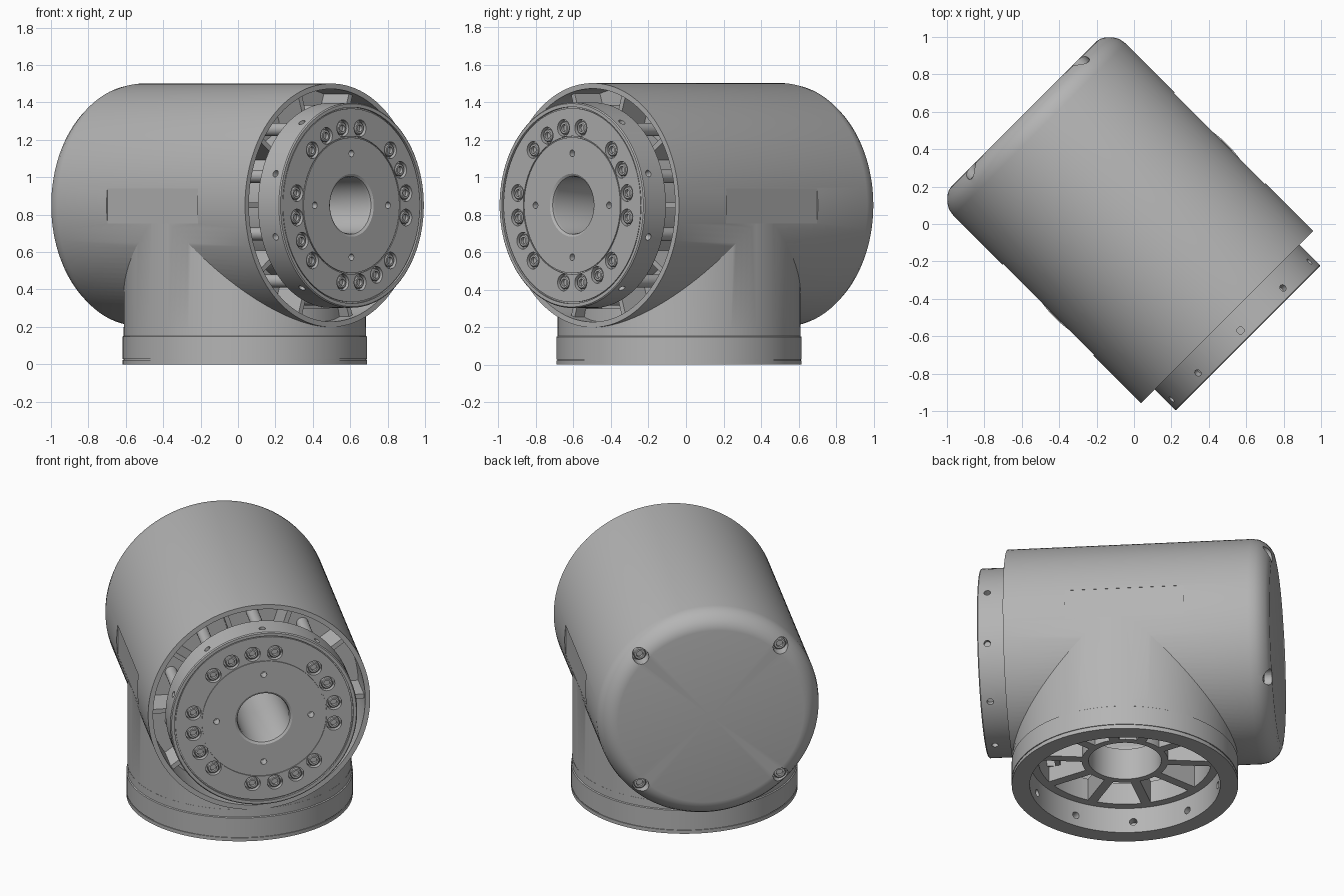
import bpy, bmesh, math
from mathutils import Matrix, Vector

cube = bpy.data.objects.get("Cube")
if cube:
    bpy.data.objects.remove(cube)

metal = bpy.data.materials.new("machined_grey")
metal.use_nodes = True
GREY = (0.46, 0.46, 0.46, 1)
metal.diffuse_color = GREY
metal.node_tree.nodes["Principled BSDF"].inputs["Base Color"].default_value = GREY

# Joint frame: x across the housing, y up, z along the output axis
S = math.sqrt(0.5)
AXIS_Z = 0.85
JOINT = Matrix(((S, 0, S, 0), (S, 0, -S, 0), (0, 1, 0, AXIS_Z), (0, 0, 0, 1)))
# Base frame: upright, slightly ahead of the origin along the output axis
BASE = Matrix.Translation((0.037, -0.037, 0))


def rot(degrees):
    return Matrix.Rotation(math.radians(degrees), 4, 'Z')


def move(x, y, z):
    return Matrix.Translation((x, y, z))


def lathe(bm, profile, steps=96, matrix=Matrix()):
    """Spin (radius, height) points; profiles off the axis are closed rings."""
    part = bmesh.new()
    verts = [part.verts.new((r, 0, h)) for r, h in profile]
    pairs = list(zip(verts, verts[1:]))
    if profile[0][0] > 0:
        pairs.append((verts[-1], verts[0]))
    edges = [part.edges.new(p) for p in pairs]
    bmesh.ops.spin(part, geom=verts + edges, cent=(0, 0, 0), axis=(0, 0, 1),
                   angle=math.tau, steps=steps, use_merge=True)
    bmesh.ops.remove_doubles(part, verts=part.verts, dist=1e-5)
    bmesh.ops.recalc_face_normals(part, faces=part.faces)
    part.transform(matrix)
    temp = bpy.data.meshes.new("temp")
    part.to_mesh(temp)
    part.free()
    bm.from_mesh(temp)
    bpy.data.meshes.remove(temp)


def rod(bm, r, low, high, matrix=Matrix(), steps=24):
    lathe(bm, [(0, low), (r, low), (r, high), (0, high)], steps, matrix)


def box(bm, lo, hi, matrix=Matrix()):
    lo, hi = Vector(lo), Vector(hi)
    size = Matrix.Diagonal((*(hi - lo), 1))
    bmesh.ops.create_cube(bm, size=1, matrix=matrix @ move(*((lo + hi) / 2)) @ size)


def finish(bm, name, frame):
    mesh = bpy.data.meshes.new(name)
    bm.to_mesh(mesh)
    bm.free()
    mesh.transform(frame)
    mesh.materials.append(metal)
    obj = bpy.data.objects.new(name, mesh)
    bpy.context.scene.collection.objects.link(obj)
    return obj


def select(obj):
    bpy.ops.object.select_all(action='DESELECT')
    obj.select_set(True)
    bpy.context.view_layer.objects.active = obj


def combine(obj, other, operation):
    """Apply a boolean and discard the second solid."""
    select(obj)
    mod = obj.modifiers.new("boolean", 'BOOLEAN')
    mod.operation, mod.object, mod.solver = operation, other, 'EXACT'
    bpy.ops.object.modifier_apply(modifier=mod.name)
    bpy.data.objects.remove(other)


def smooth(obj):
    select(obj)
    bpy.ops.object.shade_smooth_by_angle(angle=math.radians(25))


# Housing: horizontal barrel with a rounded rear cap, joined to the neck
bm = bmesh.new()
lathe(bm, [(0, -.833), (.545, -.833), (.572, -.828), (.6, -.812), (.625, -.787),
           (.644, -.755), (.651, -.715), (.651, .704), (0, .704)], 128)
housing = finish(bm, "housing", JOINT)
bm = bmesh.new()
rod(bm, .647, .15, AXIS_Z, steps=128)
combine(housing, finish(bm, "neck", BASE), 'UNION')

# Hollow inside of barrel and neck
bm = bmesh.new()
rod(bm, .622, -.7, .75, steps=96)
combine(housing, finish(bm, "barrel_cavity", JOINT), 'DIFFERENCE')
bm = bmesh.new()
rod(bm, .56, .1, AXIS_Z - .1, steps=96)
combine(housing, finish(bm, "neck_cavity", BASE), 'DIFFERENCE')

# Flat label pads on both sides and screw pockets in the rear cap
CORNERS = [(sx * .41, sy * .41) for sx in (-1, 1) for sy in (-1, 1)]
bm = bmesh.new()
for side in (-1, 1):
    ends = sorted((side * .643, side * .75))
    box(bm, (ends[0], -.097, -.343), (ends[1], .09, .343))
for x, y in CORNERS:
    rod(bm, .046, -.9, -.765, move(x, y, 0))
combine(housing, finish(bm, "pad_cutter", JOINT), 'DIFFERENCE')
smooth(housing)


def cap_screw(bm, matrix, r=.034):
    """Socket head with its top at height zero."""
    lathe(bm, [(0, -.03), (r, -.03), (r, -.005), (r - .005, 0), (r * .55, 0),
               (r * .55, -.018), (0, -.018)], 18, matrix)


bm = bmesh.new()
for x, y in CORNERS:
    cap_screw(bm, move(x, y, -.79) @ Matrix.Rotation(math.pi, 4, 'X'), .036)
smooth(finish(bm, "rear_cap_screws", JOINT))

# Output flange with a central bore and fine ring grooves
bm = bmesh.new()
lathe(bm, [(.15, .45), (.15, .835), (.155, .85), (.168, .858), (.362, .858), (.362, .852),
           (.368, .852), (.368, .858), (.517, .858), (.517, .85), (.524, .85), (.524, .863),
           (.542, .863), (.548, .857), (.548, .7), (.43, .7), (.43, .45)], 128)
flange = finish(bm, "output_flange", JOINT)

# Bolt circle: groups of four per quarter turn
BOLTS = [90 * q + a for q in range(4) for a in (-9, 9, 27, 45)]
bm = bmesh.new()
for a in BOLTS:
    rod(bm, .045, .83, .9, rot(a) @ move(.417, 0, 0))
for q in range(4):
    rod(bm, .018, .8, .9, rot(90 * q) @ move(.277, 0, 0), 16)
SIDEWAYS = Matrix.Rotation(math.pi / 2, 4, 'Y')
for k in range(10):
    rod(bm, .019, .51, .6, rot(18 + 36 * k) @ move(0, 0, .805) @ SIDEWAYS, 16)
combine(flange, finish(bm, "flange_holes", JOINT), 'DIFFERENCE')
smooth(flange)

bm = bmesh.new()
for a in BOLTS:
    cap_screw(bm, rot(a) @ move(.417, 0, .855))
smooth(finish(bm, "flange_bolts", JOINT))

# Drive core, bulkhead and the ring of fins and pins behind the flange
bm = bmesh.new()
lathe(bm, [(.15, -.6), (.15, .46), (.43, .46), (.43, -.6)])
lathe(bm, [(.42, .44), (.42, .47), (.625, .47), (.625, .44)])
smooth(finish(bm, "drive_core", JOINT))
bm = bmesh.new()
for k in range(10):
    box(bm, (.42, -.014, .46), (.625, .014, .66), rot(36 * k))
    rod(bm, .035, .46, .7, rot(18 + 36 * k) @ move(.5, 0, 0))
smooth(finish(bm, "inner_fins", JOINT))

# Base ring with a seam line above and below
bm = bmesh.new()
lathe(bm, [(.55, 0), (.654, 0), (.654, .022), (.649, .022), (.649, .028), (.654, .028),
           (.654, .148), (.648, .152), (.648, .2), (.55, .2)], 128)
base = finish(bm, "base_ring", BASE)
bm = bmesh.new()
for k in range(10):
    rod(bm, .022, .5, .6, rot(9 + 36 * k) @ move(0, 0, .07) @ SIDEWAYS, 16)
combine(base, finish(bm, "base_holes", BASE), 'DIFFERENCE')
smooth(base)

# Spoked plate inside the base
bm = bmesh.new()
lathe(bm, [(.21, .16), (.25, .16), (.25, .36), (.21, .36)], 64)
lathe(bm, [(.5, .16), (.565, .16), (.565, .3), (.5, .3)])
for k in range(10):
    box(bm, (.23, -.028, .16), (.52, .028, .3), rot(36 * k))
smooth(finish(bm, "base_spokes", BASE))
